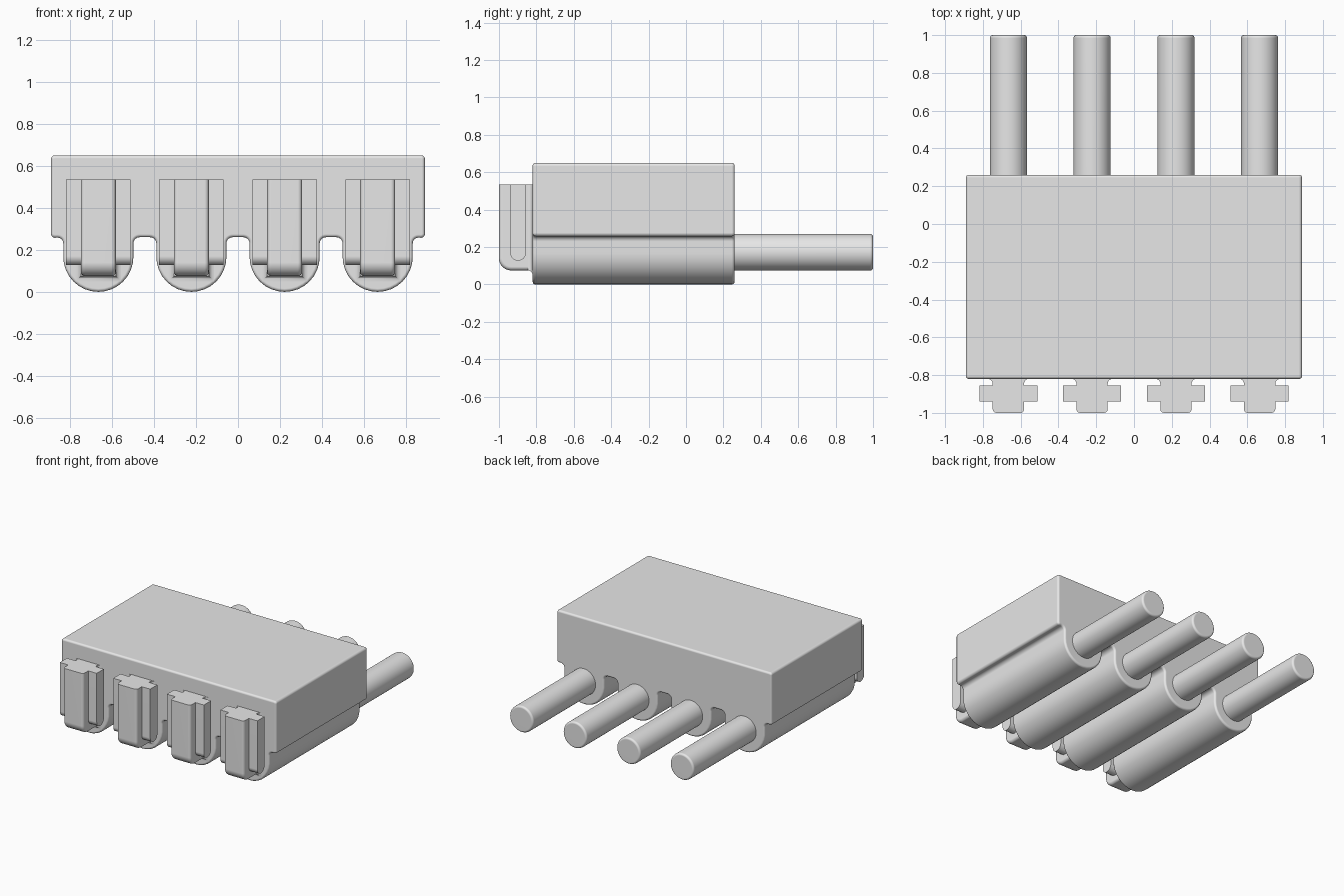
import bpy, bmesh
from math import sin, cos, pi
from mathutils import Vector

cube = bpy.data.objects.get("Cube")
if cube:
    bpy.data.objects.remove(cube, do_unlink=True)

grey = bpy.data.materials.new("light_grey")
grey.use_nodes = True
colour = (0.8, 0.8, 0.8, 1)
grey.diffuse_color = colour
grey.node_tree.nodes["Principled BSDF"].inputs["Base Color"].default_value = colour

CENTRES = [-0.665, -0.222, 0.222, 0.665]
FRONT, BACK = -0.82, 0.26
TAB_TOP, TAB_BOTTOM, STEM = 0.535, 0.075, 0.083


def rounded(corners, steps=8):
    """Outline from (u, v, radius) right-angled corners, each rounded by an arc."""
    points = []
    for i, (u, v, r) in enumerate(corners):
        p = Vector((u, v))
        if r == 0:
            points.append(p)
            continue
        a = (Vector(corners[i - 1][:2]) - p).normalized() * r
        b = (Vector(corners[(i + 1) % len(corners)][:2]) - p).normalized() * r
        for k in range(steps + 1):
            t = k / steps * pi / 2
            points.append(p + a * (1 - sin(t)) + b * (1 - cos(t)))
    return [p for i, p in enumerate(points) if (p - points[i - 1]).length > 1e-5]


def finish(name, bm):
    bmesh.ops.recalc_face_normals(bm, faces=bm.faces)
    mesh = bpy.data.meshes.new(name)
    bm.to_mesh(mesh)
    bm.free()
    mesh.materials.append(grey)
    ob = bpy.data.objects.new(name, mesh)
    bpy.context.collection.objects.link(ob)
    bpy.ops.object.select_all(action="DESELECT")
    ob.select_set(True)
    bpy.context.view_layer.objects.active = ob
    bpy.ops.object.shade_smooth_by_angle(angle=0.7)
    normals = ob.modifiers.new("flat_face_normals", "WEIGHTED_NORMAL")
    normals.keep_sharp = True
    return ob


def prism(name, outline, place, lo, hi, bevel=0, choose=None):
    """Extrude an outline from lo to hi; bevel the edges picked by choose(a, b)."""
    bm = bmesh.new()
    ends = [[bm.verts.new(place(p.x, p.y, d)) for p in outline] for d in (lo, hi)]
    for end in ends:
        bm.faces.new(end)
    for i in range(len(outline)):
        bm.faces.new((ends[0][i - 1], ends[0][i], ends[1][i], ends[1][i - 1]))
    bmesh.ops.recalc_face_normals(bm, faces=bm.faces)
    if bevel:
        picked = [e for e in bm.edges if choose(e.verts[0].co, e.verts[1].co)]
        bmesh.ops.bevel(bm, geom=picked, offset=bevel, segments=4, profile=0.5,
                        affect="EDGES", clamp_overlap=False)
    return finish(name, bm)


def along_y(u, v, d):
    return (u, d, v)


def along_x(u, v, d):
    return (d, u, v)


# Housing: block with four rounded sockets under it
corners = [(0.89, 0.65, 0.018), (-0.89, 0.65, 0.018), (-0.89, 0.256, 0.02)]
R = 0.167
for x in CENTRES:
    corners += [(x - R, 0.26, 0.03), (x - R, 0, R), (x + R, 0, R), (x + R, 0.26, 0.03)]
corners.append((0.89, 0.256, 0.02))
prism("housing", rounded(corners), along_y, FRONT, BACK, 0.015,
      lambda a, b: abs(a.y - b.y) < 1e-4)

# Profiles shared by the four contacts
stem_outline = rounded([(FRONT + 0.02, TAB_TOP, 0), (-1, TAB_TOP, 0),
                        (-1, TAB_BOTTOM, 0.065), (FRONT + 0.02, TAB_BOTTOM, 0)])
wing_outline = rounded([(-0.94, TAB_TOP, 0), (-0.94, 0.127, 0.0425),
                        (-0.855, 0.127, 0.0425), (-0.855, TAB_TOP, 0)])
circle = [Vector((cos(k * pi / 24), sin(k * pi / 24))) * 0.098 for k in range(48)]


def stem_edge(a, b):
    same_side = abs(a.x - b.x) < 1e-4
    on_top = min(a.z, b.z) > TAB_TOP - 1e-4
    inside = min(a.y, b.y) > FRONT
    return same_side and not on_top and not inside


for n, x in enumerate(CENTRES, 1):
    # Round pin at the back
    prism(f"pin_{n}", [p + Vector((x, 0.172)) for p in circle], along_y, BACK - 0.06, 1,
          0.015, lambda a, b: min(a.y, b.y) > 0.999)

    # Upright tab at the front with a wing on each side
    prism(f"tab_{n}", stem_outline, along_x, x - STEM, x + STEM, 0.02, stem_edge)
    for side, s in (("left", 1), ("right", -1)):
        prism(f"tab_{n}_{side}_wing", wing_outline, along_x, x + s * 0.07, x + s * 0.153)

    # Flared root where the tab meets the housing
    bm = bmesh.new()
    rings = []
    for k in range(6):
        t = k / 5 * pi / 2
        w, y = 0.025 * (1 - sin(t)), FRONT - 0.025 * (1 - cos(t))
        half, low, top = STEM + w, TAB_BOTTOM - w, TAB_TOP - 0.001
        rings.append([bm.verts.new((x + u, y, z)) for u, z in
                      ((-half, top), (-half, low), (half, low), (half, top))])
    for r0, r1 in zip(rings, rings[1:]):
        for i in range(4):
            bm.faces.new((r0[i - 1], r0[i], r1[i], r1[i - 1]))
    bm.faces.new(rings[0])
    bm.faces.new(rings[-1])
    finish(f"tab_{n}_root", bm)
